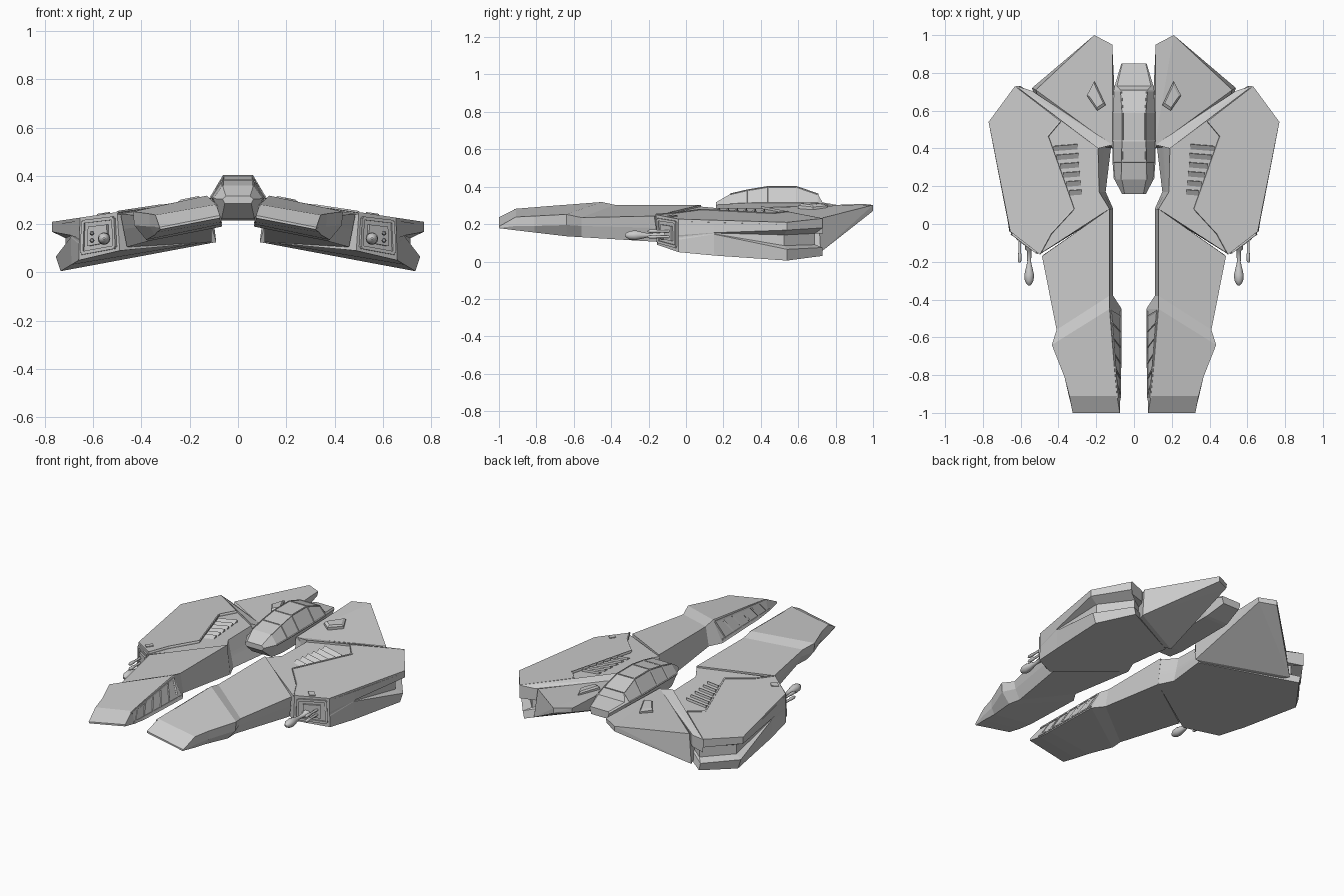
import bpy, bmesh, math
from mathutils import Vector

grey = bpy.data.materials.new("hull grey")
grey.diffuse_color = (0.6, 0.6, 0.6, 1)


def top(x, d=0.0):
    """Height of the drooping upper wing surface."""
    return 0.325 - 0.15 * x + d


def finish(name, bm, mirror=True):
    bmesh.ops.recalc_face_normals(bm, faces=bm.faces)
    me = bpy.data.meshes.new(name)
    bm.to_mesh(me)
    bm.free()
    me.materials.append(grey)
    ob = bpy.data.objects.new(name, me)
    bpy.context.collection.objects.link(ob)
    if mirror:
        m = ob.modifiers.new("Mirror", 'MIRROR')
        m.use_mirror_merge = False
    return ob


def loft(name, rings, mirror=True):
    """Skin closed rings with equal point counts, capped at both ends."""
    bm = bmesh.new()
    vs = [[bm.verts.new(p) for p in r] for r in rings]
    n = len(rings[0])
    for a, b in zip(vs, vs[1:]):
        for i in range(n):
            j = (i + 1) % n
            bm.faces.new((a[i], a[j], b[j], b[i]))
    bm.faces.new(vs[0][::-1])
    bm.faces.new(vs[-1])
    return finish(name, bm, mirror)


def hull(name, pts, mirror=True):
    bm = bmesh.new()
    for p in pts:
        bm.verts.new(p)
    r = bmesh.ops.convex_hull(bm, input=bm.verts)
    junk = [v for v in bm.verts if not v.link_faces]
    bmesh.ops.delete(bm, geom=junk, context='VERTS')
    bmesh.ops.dissolve_limit(bm, angle_limit=0.02, verts=bm.verts, edges=bm.edges)
    return finish(name, bm, mirror)


def plate(name, outline, lo, hi):
    """Plate that follows the wing slope."""
    return loft(name, [[(x, y, top(x, d)) for x, y in outline] for d in (lo, hi)])


def bar(name, a, b, w, mirror=True):
    """Square bar between two points."""
    a, b = Vector(a), Vector(b)
    d = (b - a).normalized()
    u = d.cross(Vector((0.3, 0.2, 1))).normalized() * w
    v = d.cross(u).normalized() * w
    return loft(name, [[p + u + v, p - u + v, p - u - v, p + u - v] for p in (a, b)], mirror)


def lathe(name, x, z, profile, n=12):
    """Round part along y from (y, radius) pairs."""
    ob = loft(name, [[(x + r * math.cos(2 * math.pi * i / n), y,
                       z + r * math.sin(2 * math.pi * i / n)) for i in range(n)]
                     for y, r in profile])
    for f in ob.data.polygons:
        f.use_smooth = len(f.vertices) == 4
    return ob


# Pod: stacked rings, with a tapering groove round the outer and rear sides
low = [(0.12, 0.42, 0.12), (0.60, 0.73, 0.03), (0.735, 0.54, 0.005), (0.69, 0.15, 0.032),
       (0.66, -0.04, 0.05), (0.49, -0.155, 0.09), (0.11, 0.08, 0.125), (0.15, 0.17, 0.122)]
high = [(x, y, top(x, -0.012)) for x, y in
        [(0.19, 0.40), (0.63, 0.73), (0.77, 0.54), (0.695, 0.15),
         (0.655, -0.04), (0.50, -0.16), (0.13, 0.08), (0.185, 0.17)]]
groove = [(0.40, (0.61, 0.73, 0.075), (0.755, 0.54, 0.065), (0.693, 0.15, 0.146)),
          (0.45, (0.575, 0.69, 0.09), (0.715, 0.525, 0.085), (0.691, 0.15, 0.148)),
          (0.50, (0.575, 0.69, 0.15), (0.715, 0.525, 0.142), (0.691, 0.15, 0.152)),
          (0.55, (0.63, 0.73, 0.18), (0.77, 0.54, 0.168), (0.695, 0.15, 0.154))]
rings = [low]
for t, *mid in groove:
    r = [Vector(a).lerp(Vector(b), t) for a, b in zip(low, high)]
    r[1:4] = mid
    rings.append(r)
loft("pod", rings + [high])

# Raised armour on the outer pod, with a thin lip along its inner edge
edge = [(0.39, 0.545), (0.457, 0.465), (0.32, 0.08), (0.44, -0.05), (0.50, -0.16)]
plate("pod_armour", edge + [(0.655, -0.04), (0.77, 0.54), (0.63, 0.73)], -0.016, 0.0)
for a, b in zip(edge, edge[1:]):
    bar("armour_lip", (*a, top(a[0])), (*b, top(b[0])), 0.004)
plate("pod_hatch", [(0.53, -0.07), (0.555, -0.045), (0.585, -0.075), (0.56, -0.10)], -0.002, 0.005)

# Sloped band behind the pod
band = [(0.19, 0.40, 0.0), (0.63, 0.733, 0.0), (0.54, 0.705, -0.022), (0.11, 0.42, -0.022)]
hull("rear_band", [(x, y, top(x, d)) for x, y, d in band] + [(x, y, 0.15) for x, y, d in band])

# Rear wing, swept up underneath to a blunt tip
hull("rear_wing", [(0.115, 0.95, 0.308), (0.21, 1.0, 0.302), (0.52, 0.71, 0.228), (0.11, 0.41, 0.288),
                   (0.12, 0.95, 0.28), (0.21, 1.0, 0.27), (0.54, 0.72, 0.05), (0.09, 0.43, 0.125),
                   (0.11, 0.40, 0.19), (0.45, 0.45, 0.075)])
hatch = [(0.21, 0.757), (0.25, 0.68), (0.195, 0.60), (0.15, 0.63)]
loft("wing_hatch", [[(x, y, top(x, -0.03)) for x, y in hatch],
                    [(x, y, top(x, 0.004)) for x, y in hatch],
                    [(0.2 + (x - 0.2) * 0.75, 0.667 + (y - 0.667) * 0.75, top(x, 0.014)) for x, y in hatch]])

# Cooling louvres
for i in range(6):
    y = 0.41 - i * 0.048
    xa, xb = 0.30 - i * 0.005, 0.425 - i * 0.016
    hull("louvre", [(x, y + s - 0.08 * (x - xa), top(x, d)) for x in (xa, xb)
                    for s, d in ((-0.018, -0.014), (0.014, -0.014), (0.012, 0.003))])

# Forward prong: rings of inner-bottom, outer-bottom, outer-mid, outer-top, inner-top
loft("prong", [
    [(0.075, -1, 0.225), (0.32, -1, 0.178), (0.323, -1, 0.18), (0.325, -1, 0.187), (0.075, -1, 0.236)],
    [(0.072, -0.91, 0.208), (0.335, -0.91, 0.167), (0.345, -0.91, 0.19), (0.342, -0.91, 0.238), (0.09, -0.91, 0.282)],
    [(0.068, -0.82, 0.20), (0.345, -0.81, 0.155), (0.365, -0.81, 0.19), (0.368, -0.81, 0.243), (0.105, -0.75, 0.295)],
    [(0.065, -0.45, 0.19), (0.38, -0.64, 0.135), (0.43, -0.64, 0.195), (0.435, -0.64, 0.252), (0.13, -0.45, 0.318)],
    [(0.11, -0.38, 0.185), (0.37, -0.56, 0.13), (0.40, -0.56, 0.19), (0.41, -0.56, 0.235), (0.13, -0.38, 0.303)],
    [(0.11, 0.08, 0.126), (0.46, -0.15, 0.105), (0.475, -0.16, 0.18), (0.487, -0.17, 0.243), (0.13, 0.08, 0.303)]])

# Lattice on the inner wall of the prong
def wall(y, t):
    k = (y + 0.91) / 0.46
    a = Vector((0.072 - 0.007 * k, y, 0.208 - 0.018 * k))
    b = Vector((0.09 + 0.04 * k, y, 0.282 + 0.036 * k))
    return a.lerp(b, t)


for t in (0.12, 0.9):
    bar("lattice_rail", wall(-0.92, t), wall(-0.46, t), 0.005)
for i in range(6):
    y = -0.90 + i * 0.082
    bar("lattice_rib", wall(y, 0.12), wall(min(y + 0.05, -0.46), 0.9), 0.005)

# Gun mount: frame round the pod's front face, and a pad
c = [Vector(p) for p in ((0.515, -0.15, 0.225), (0.64, -0.054, 0.21), (0.645, -0.053, 0.08), (0.51, -0.147, 0.105))]
for a, b in zip(c, c[1:] + c[:1]):
    bar("mount_frame", a, b, 0.007)
mid = sum(c, Vector()) / 4
inner = [mid.lerp(p, 0.62) for p in c]
out = Vector((0.006, -0.008, 0))
loft("mount_pad", [[p - out * 2 for p in inner], [p + out for p in inner]])

# Guns
lathe("main_gun", 0.555, 0.14, [(-0.08, 0.024), (-0.135, 0.022), (-0.14, 0.013), (-0.20, 0.010), (-0.235, 0.018),
                                (-0.27, 0.026), (-0.30, 0.023), (-0.32, 0.012), (-0.326, 0.004)])
for z in (0.132, 0.162):
    lathe("small_gun", 0.605, z, [(-0.05, 0.008), (-0.15, 0.007), (-0.165, 0.010), (-0.195, 0.009), (-0.205, 0.004)], 8)

# Cockpit: (y, bottom half-width and z, waist, top)
sec = [(0.16, 0.055, 0.285, 0.064, 0.303, 0.05, 0.316), (0.235, 0.068, 0.222, 0.103, 0.306, 0.064, 0.36),
       (0.33, 0.075, 0.215, 0.110, 0.310, 0.063, 0.382), (0.44, 0.075, 0.215, 0.112, 0.312, 0.06, 0.40),
       (0.59, 0.075, 0.215, 0.112, 0.312, 0.06, 0.40), (0.705, 0.075, 0.215, 0.108, 0.312, 0.068, 0.36),
       (0.73, 0.073, 0.217, 0.103, 0.31, 0.09, 0.316), (0.85, 0.055, 0.25, 0.067, 0.285, 0.062, 0.295)]
loft("cockpit", [[(-wb, y, zb), (wb, y, zb), (wm, y, zm), (wt, y, zt), (-wt, y, zt), (-wm, y, zm)]
                 for y, wb, zb, wm, zm, wt, zt in sec], mirror=False)

# Canopy frames: long rails along the top edges, hoops across
for a, b in zip(sec[1:5], sec[2:6]):
    bar("canopy_rail", (a[5], a[0], a[6]), (b[5], b[0], b[6]), 0.003)
    bar("canopy_sill", (a[3], a[0], a[4]), (b[3], b[0], b[4]), 0.003)
for y, wb, zb, wm, zm, wt, zt in sec[2:6]:
    bar("canopy_hoop_side", (wm, y, zm), (wt, y, zt), 0.003)
    bar("canopy_hoop_top", (wt, y, zt), (-wt, y, zt), 0.003, mirror=False)
